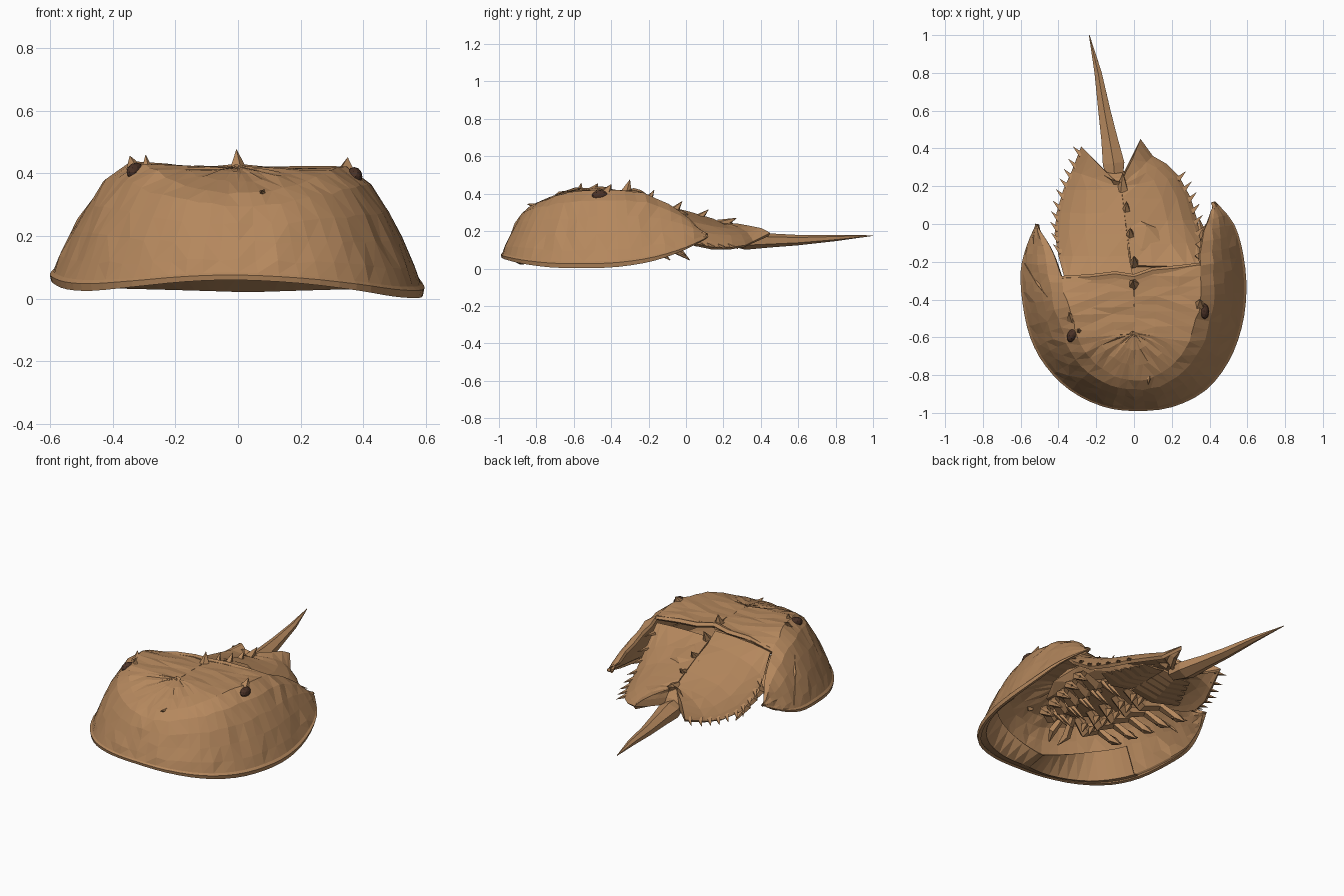
import bpy, bmesh, math, random
from mathutils import Vector

if "Cube" in bpy.data.objects:
    bpy.data.objects.remove(bpy.data.objects["Cube"])

random.seed(4)


def material(name, rgb):
    m = bpy.data.materials.new(name)
    m.diffuse_color = (*rgb, 1)
    m.use_nodes = True
    m.node_tree.nodes["Principled BSDF"].inputs["Base Color"].default_value = m.diffuse_color
    return m


SHELL = material("shell_brown", (0.46, 0.245, 0.11))
EYE = material("eye_dark_brown", (0.07, 0.032, 0.02))


def finish(bm, name, mat, thickness=0):
    me = bpy.data.meshes.new(name)
    bm.to_mesh(me)
    bm.free()
    ob = bpy.data.objects.new(name, me)
    bpy.context.collection.objects.link(ob)
    me.materials.append(mat)
    if thickness:
        s = ob.modifiers.new("thickness", 'SOLIDIFY')
        s.thickness, s.offset = thickness, -1
    return ob


def smooth_path(pts, n):
    """Catmull-Rom subdivision of tuples of any length."""
    out = []
    for i in range(len(pts) - 1):
        a, b, c, d = (pts[max(0, min(len(pts) - 1, i + k))] for k in (-1, 0, 1, 2))
        for j in range(n):
            t = j / n
            out.append(tuple(0.5 * (2*q + (r-p)*t + (2*p-5*q+4*r-s)*t*t + (3*q-p-3*r+s)*t**3)
                             for p, q, r, s in zip(a, b, c, d)))
    return out + [tuple(pts[-1])]


def skin(bm, rows, jitter=0.0):
    """Quads between rows of points; None leaves a gap."""
    grid = []
    for k, row in enumerate(rows):
        amt = jitter if k > 2 else 0
        grid.append([None if p is None else bm.verts.new(
            Vector(p) + Vector([random.uniform(-amt, amt) for _ in range(3)])) for p in row])
    for r0, r1 in zip(grid, grid[1:]):
        for i in range(len(r0) - 1):
            q = (r0[i], r0[i+1], r1[i+1], r1[i])
            if None not in q:
                bm.faces.new(q)


def close_shell(bm, up=True):
    bmesh.ops.remove_doubles(bm, verts=bm.verts, dist=0.003)
    bmesh.ops.triangulate(bm, faces=bm.faces)
    bmesh.ops.recalc_face_normals(bm, faces=bm.faces)
    if (sum(f.normal.z * f.calc_area() for f in bm.faces) > 0) != up:
        bmesh.ops.reverse_faces(bm, faces=bm.faces)


def tube(bm, pts, radii, sides=6, flat=1.0):
    """Tapered tube along a path, flattened vertically by flat."""
    pts = [Vector(p) for p in pts]
    rings = []
    for i, p in enumerate(pts):
        t = (pts[min(i+1, len(pts)-1)] - pts[max(i-1, 0)]).normalized()
        ref = Vector((0, 0, 1)) if abs(t.z) < 0.95 else Vector((0, 1, 0))
        u = t.cross(ref).normalized()
        v = t.cross(u)
        rings.append([bm.verts.new(p + radii[i] * (u * math.cos(a) + v * math.sin(a) * flat))
                      for a in (math.tau * (k + 0.5) / sides for k in range(sides))])
    for a, b in zip(rings, rings[1:]):
        for k in range(sides):
            bm.faces.new((a[k], a[(k+1) % sides], b[(k+1) % sides], b[k]))
    bm.faces.new(rings[0][::-1])
    bm.faces.new(rings[-1])


def lerp(a, b, f, g):
    return (a[0] + (b[0]-a[0])*f, a[1] + (b[1]-a[1])*f, a[2] + (b[2]-a[2])*g)


def clamp(v, lo, hi):
    return max(lo, min(hi, v))


# Front shell: stations of rim (x y z) and crest (x y z), left tip to right tip
stations = [
    (-.52, .00, .17, -.515, -.01, .18), (-.57, -.12, .11, -.445, -.12, .26),
    (-.60, -.25, .075, -.39, -.27, .36), (-.59, -.42, .06, -.36, -.40, .425),
    (-.55, -.60, .045, -.32, -.52, .435), (-.47, -.75, .04, -.28, -.64, .42),
    (-.34, -.88, .05, -.20, -.745, .375), (-.17, -.965, .065, -.10, -.805, .345),
    (.0, -.99, .07, .0, -.83, .335), (.20, -.97, .06, .11, -.81, .345),
    (.38, -.88, .04, .22, -.73, .375), (.50, -.73, .022, .29, -.62, .405),
    (.57, -.55, .018, .33, -.50, .42), (.595, -.36, .025, .355, -.38, .42),
    (.58, -.17, .055, .35, -.22, .40), (.53, .0, .11, .37, -.04, .31),
    (.43, .12, .17, .425, .11, .185)]
N = 3
path = smooth_path(stations, N)
rims, crests = [p[:3] for p in path], [p[3:] for p in path]
slope = [(.02, -.04), (0, .02), (.05, .05), (.14, .2), (.30, .42), (.47, .64), (.70, .86), (1, 1)]
bm = bmesh.new()
rows = [[lerp(a, b, f, g) for a, b in zip(rims, crests)] for f, g in slope]
first, last = 2 * N, 14 * N
for f, g in ((.33, .45), (.66, .8), (1, 1)):
    rows.append([lerp(c, (0, clamp(c[1], -.58, -.27), .418), f, g) if first <= i <= last else None
                 for i, c in enumerate(crests)])
skin(bm, rows, 0.005)
close_shell(bm)
finish(bm, "front_shell", SHELL, 0.018)

# Ledge turned under the front rim, meeting in a low central keel
bm = bmesh.new()
ledge = [[], [], []]
for p in rims[4*N:13*N + 1]:
    s = min(1, abs(p[0] - .03) / .45)
    reach = .5 * (1 - .6 * s)
    for row, f, z in zip(ledge, (.03, .45, 1), (p[2], .02 + .012 * s, .025 + .16 * s)):
        q = lerp(p, (.04, -.5, 0), reach * f, 0)
        row.append((q[0], q[1], z))
skin(bm, ledge)
close_shell(bm, False)
finish(bm, "under_ledge", SHELL, 0.006)

# Hinge lip and fold in the left wing
bm = bmesh.new()
tube(bm, [(-.38, -.29, .36), (-.22, -.285, .395), (-.1, -.27, .405), (0, -.285, .415),
          (.1, -.25, .405), (.22, -.24, .40), (.35, -.22, .39)], [.015] + [.02]*5 + [.015], 5, .8)
tube(bm, [(-.575, -.21, .11), (-.5, -.32, .245), (-.42, -.43, .37)], [.006, .016, .004], 4)
finish(bm, "hinge_and_fold", SHELL)

# Rear shell: edge from front left round the back to front right
edge = [(-.37, -.28, .35), (-.40, -.17, .24), (-.42, -.05, .17), (-.41, .06, .13),
        (-.375, .18, .12), (-.33, .28, .135), (-.28, .41, .18), (-.21, .34, .165),
        (-.15, .28, .16), (-.05, .28, .16), (-.01, .36, .17), (.035, .45, .19),
        (.10, .36, .145), (.17, .32, .125), (.24, .25, .115), (.30, .14, .115),
        (.335, .02, .14), (.355, -.10, .22), (.35, -.22, .36)]


def ridge(y):
    t = (clamp(y, -.27, .2) + .27) / .47
    return (-.01 - .06*t, -.27 + .47*t, .385 - .14*t)


bm = bmesh.new()
skin(bm, [[lerp(p, ridge(p[1]), f, g) for p in edge]
          for f, g in ((0, 0), (.07, .2), (.2, .48), (.42, .74), (.7, .9), (1, 1))], 0.005)
close_shell(bm)
finish(bm, "rear_shell", SHELL, 0.02)

# Movable spines along both rear edges
bm = bmesh.new()
for a, b in zip(edge, edge[1:]):
    if -.2 < a[1] < .3 and abs(a[0]) > .23:
        for f in (.15, .65):
            p = Vector(lerp(a, b, f, f))
            s = math.copysign(1, p.x)
            tube(bm, [p - Vector((s*.02, 0, -.01)), p + Vector((s*.025, .045, -.01))],
                 [.02, .001], 4, .6)
finish(bm, "edge_spines", SHELL)

# Spines on the back: base, tip, radius
bm = bmesh.new()
for base, tip, r in (
        ((0, -.32, .40), (-.005, -.30, .475), .035), ((0, -.21, .35), (0, -.17, .42), .03),
        ((-.02, -.06, .31), (-.02, -.02, .36), .025), ((-.04, .07, .27), (-.04, .12, .315), .025),
        ((-.06, .18, .23), (-.06, .27, .27), .035), ((-.33, -.50, .41), (-.345, -.47, .455), .03),
        ((-.29, -.57, .40), (-.295, -.56, .458), .025), ((.345, -.43, .40), (.35, -.40, .45), .035),
        ((.08, -.79, .33), (.075, -.85, .345), .02)):
    tube(bm, [base, tip], [r, .001], 5)
finish(bm, "back_spines", SHELL)

# Eyes
for name, loc, turn in (("left_eye", (-.325, -.585, .404), -.5), ("right_eye", (.371, -.46, .39), .1)):
    bm = bmesh.new()
    bmesh.ops.create_icosphere(bm, subdivisions=2, radius=1)
    ob = finish(bm, name, EYE)
    ob.location, ob.scale, ob.rotation_euler = loc, (.026, .044, .03), (0, 0, turn)

# Tail spike
bm = bmesh.new()
tube(bm, [(-.10, .22, .16), (-.108, .32, .15), (-.13, .45, .15), (-.157, .6, .152),
          (-.19, .8, .163), (-.237, 1.0, .176)], [.045, .066, .05, .037, .022, .002], 6, .75)
finish(bm, "tail", SHELL)

# Underside body
bm = bmesh.new()
bmesh.ops.create_icosphere(bm, subdivisions=2, radius=1)
ob = finish(bm, "underbody", SHELL)
ob.location, ob.scale = (0, -.3, .27), (.25, .34, .08)

# Five pairs of walking legs, with bristly bases, and small front pincers
bm = bmesh.new()
for s in (-1, 1):
    for i in range(5):
        y, out = -.55 + .105*i, .8 + .09*i
        tube(bm, [(s*.05, y, .21), (s*.15*out, y - .01, .15), (s*.24*out, y + .02, .17),
                  (s*.31*out, y + .08, .10), (s*.30*out, y + .15, .045)],
             [.028, .045, .03, .034, .003], 5, .7)
        tube(bm, [(s*.29*out, y + .06, .11), (s*.33*out, y + .13, .07)], [.02, .002], 4)
        for k in range(2):
            tube(bm, [(s*(.09 + .05*k), y + .02, .17), (s*(.03 + .05*k), y + .07, .08)],
                 [.025, .002], 4, .6)
    tube(bm, [(s*.03, -.56, .21), (s*.05, -.64, .13), (s*.03, -.69, .09)], [.02, .025, .003], 5)
finish(bm, "legs", SHELL)

# Overlapping gill plates under the rear shell
bm = bmesh.new()
for s in (-1, 1):
    for i in range(5):
        y, w = -.04 + .05*i, .27 - .025*i
        tube(bm, [(s*.005 - .04, y, .18), (s*w*.5 - .04, y + .02, .15), (s*w - .04, y + .06, .14)],
             [.05, .06, .02], 6, .22)
finish(bm, "gill_plates", SHELL)
